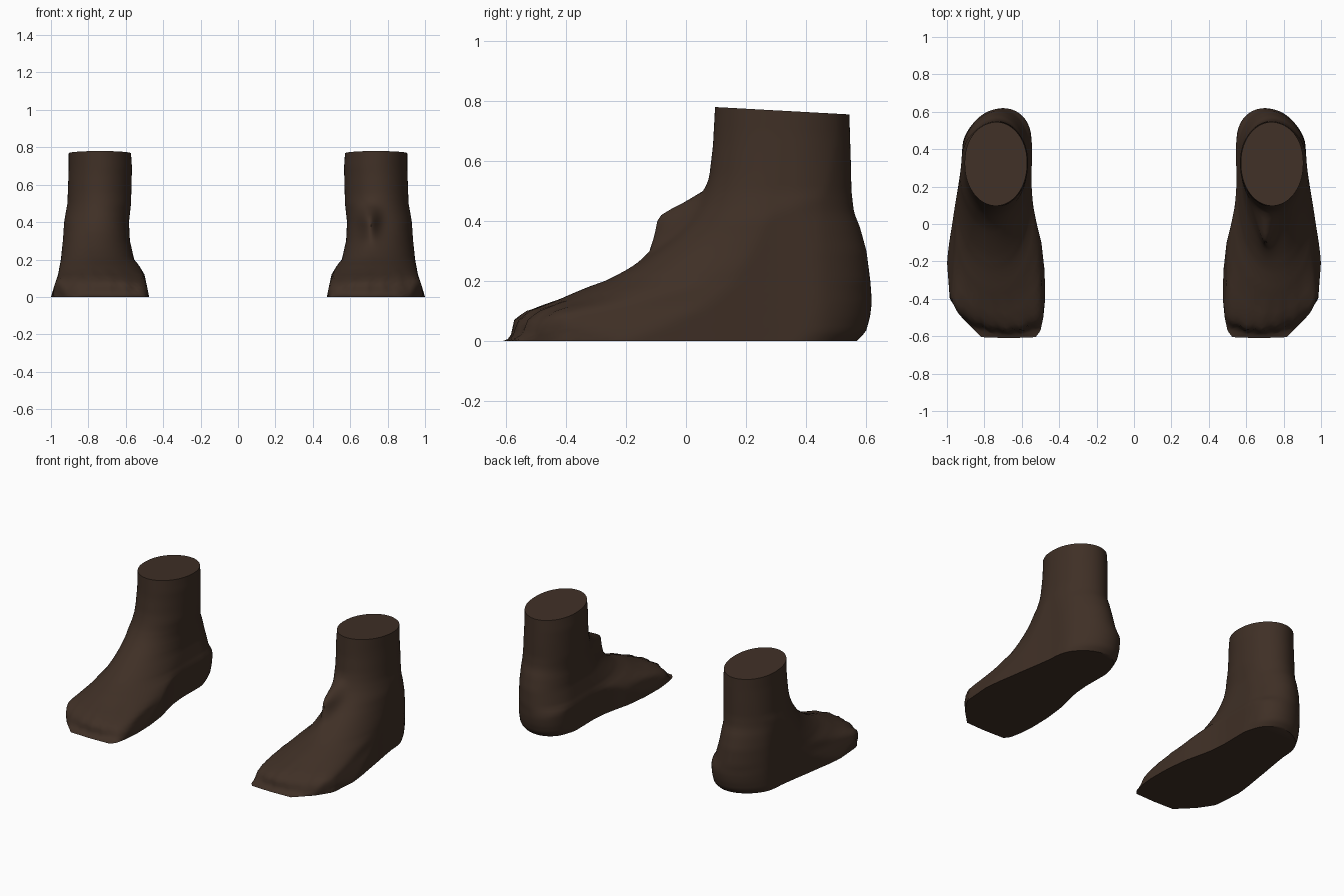
import bpy, bmesh, math

if "Cube" in bpy.data.objects:
    bpy.data.objects.remove(bpy.data.objects["Cube"])

# Shape tables: (key, value) pairs, linearly interpolated
INNER = [(-.61, .53), (-.57, .50), (-.5, .485), (-.4, .475), (-.25, .478), (-.1, .495), (0, .52),
         (.1, .54), (.2, .548), (.45, .545), (.62, .515)]          # inner side by y
OUTER = [(-.61, .81), (-.55, .87), (-.5, .92), (-.4, .985), (-.2, 1.0), (-.1, .988), (0, .972),
         (.1, .957), (.2, .94), (.3, .925), (.45, .915), (.62, .885)]  # outer side by y
INNER_Z = [(0, .475), (.05, .485), (.12, .50), (.17, .53), (.2, .555), (.3, .578), (.4, .583),
           (.5, .572), (.7, .567), (.78, .572)]                    # inner limit by height
OUTER_Z = [(0, 1.0), (.05, .985), (.12, .962), (.2, .947), (.3, .937), (.4, .93), (.5, .912),
           (.7, .905), (.78, .905)]                                # outer limit by height
FRONT = [(0, -.61), (.006, -.595), (.02, -.58), (.07, -.568), (.1, -.525), (.14, -.42), (.175, -.34),
         (.2, -.27), (.25, -.17), (.3, -.095), (.35, -.03), (.4, .015), (.45, .047), (.5, .065),
         (.55, .078), (.65, .09), (.78, .097)]                     # toe and instep line by height
RIDGE = [(0, 0), (.22, 0), (.27, -.02), (.3, -.04), (.35, -.09), (.4, -.125), (.42, -.122),
         (.44, -.10), (.47, -.055), (.5, -.012), (.53, 0), (.8, 0)]  # instep lump
BACK = [(0, .57), (.03, .6), (.08, .614), (.13, .62), (.2, .615), (.3, .602), (.38, .58),
        (.43, .56), (.5, .552), (.6, .55), (.78, .545)]            # heel line by height
FRONT_R = [(0, .05), (.05, .10), (.09, .17), (.14, .32), (.2, .38), (.3, .33), (.4, .26),
           (.5, .23), (.78, .22)]                                  # front rounding by height
LEVELS = [0, .006, .02, .035, .05, .07, .085] + [.1 + .02 * i for i in range(35)]
N = 96


def look(table, k):
    if k <= table[0][0]:
        return table[0][1]
    for (a, va), (b, vb) in zip(table, table[1:]):
        if k <= b:
            return va + (vb - va) * (k - a) / (b - a)
    return table[-1][1]


def rounding(d, r):
    return math.sqrt(max(0, 1 - ((r - d) / r) ** 2)) if d < r else 1


def ring(z, lump):
    """One horizontal slice of the foot."""
    yf, yb, rf = look(FRONT, z), look(BACK, z), look(FRONT_R, z)
    pts = []
    for i in range(N):
        t = 2 * math.pi * i / N
        y = (yf + yb) / 2 - (yb - yf) / 2 * math.cos(t)
        a = max(look(INNER, y), look(INNER_Z, z))
        b = min(look(OUTER, y), look(OUTER_Z, z))
        cap = rounding(y - yf, rf) * rounding(yb - y, .21)
        if z == 0:  # blunt toe edge on the sole
            cap = rounding(yb - y, .21) * (1 if y - yf > .004 else (y - yf) / .004)
        side = 1 if math.sin(t) >= 0 else -1
        if i in (0, N // 2):
            side = 0
        x = (a + b) / 2 + side * (b - a) / 2 * cap
        front = max(0, math.cos(t))
        if lump and front > 0:
            y += look(RIDGE, z) * math.exp(-((x - .70) / .05) ** 2)
        # shallow scallops between the toes
        if .015 < z < .13 and y < -.3:
            y += .008 * math.cos((x - .56) * 2 * math.pi / .085)
        tilt = max(0, (z - .5) / .28) * .055 * (y - .1)
        pts.append((x, y, z - tilt))
    return pts


def build_foot(name, sign, lump, mat):
    bm = bmesh.new()
    rings = [[bm.verts.new((sign * x, y, z)) for x, y, z in ring(min(h, .78), lump)] for h in LEVELS]
    for lo, hi in zip(rings, rings[1:]):
        for i in range(N):
            j = (i + 1) % N
            bm.faces.new((lo[i], lo[j], hi[j], hi[i]))
    bm.faces.new(rings[0])       # flat sole
    bm.faces.new(rings[-1])      # flat cut at the ankle
    bmesh.ops.recalc_face_normals(bm, faces=bm.faces)
    mesh = bpy.data.meshes.new(name)
    bm.to_mesh(mesh)
    bm.free()
    mesh.materials.append(mat)
    mesh.polygons.foreach_set("use_smooth", [True] * len(mesh.polygons))
    mesh.set_sharp_from_angle(angle=math.radians(45))
    obj = bpy.data.objects.new(name, mesh)
    bpy.context.collection.objects.link(obj)


skin = bpy.data.materials.new("dark_brown")
skin.diffuse_color = (.05, .029, .019, 1)
skin.use_nodes = True
skin.node_tree.nodes["Principled BSDF"].inputs["Base Color"].default_value = skin.diffuse_color
build_foot("foot_with_instep_lump", 1, True, skin)
build_foot("foot_smooth", -1, False, skin)
